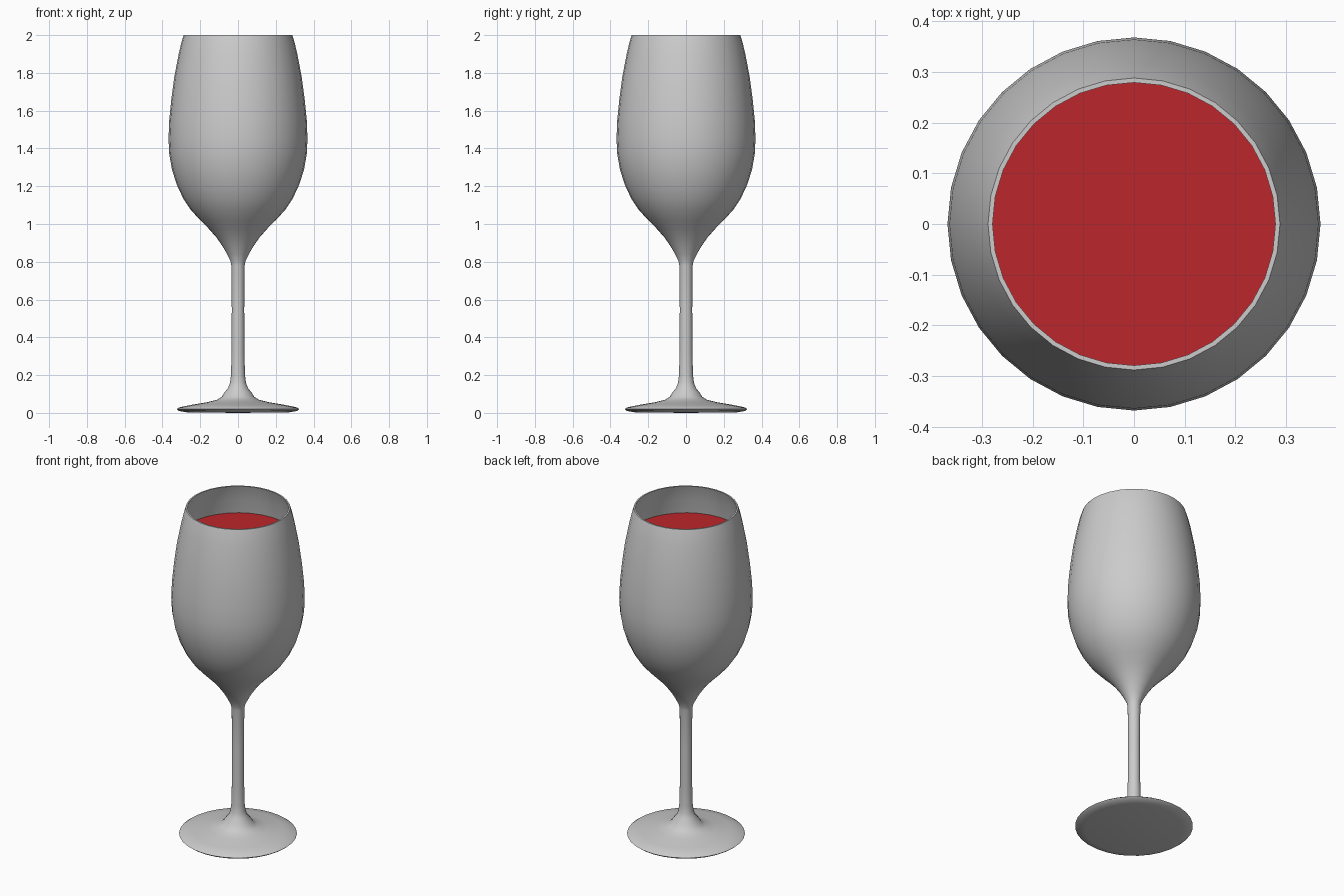
import bpy, bmesh, math

if "Cube" in bpy.data.objects:
    bpy.data.objects.remove(bpy.data.objects["Cube"])

SEGMENTS = 32


def lathe(name, profile, angle=40):
    """Revolve an (r, z) profile about z; both ends lie on the axis."""
    bm = bmesh.new()
    verts = [bm.verts.new((r, 0, z)) for r, z in profile]
    edges = [bm.edges.new(pair) for pair in zip(verts, verts[1:])]
    bmesh.ops.spin(bm, geom=verts + edges, cent=(0, 0, 0), axis=(0, 0, 1),
                   angle=2 * math.pi, steps=SEGMENTS)
    bmesh.ops.remove_doubles(bm, verts=bm.verts, dist=0.0005)
    bmesh.ops.recalc_face_normals(bm, faces=bm.faces)
    mesh = bpy.data.meshes.new(name)
    bm.to_mesh(mesh)
    bm.free()
    obj = bpy.data.objects.new(name, mesh)
    bpy.context.collection.objects.link(obj)
    bpy.ops.object.select_all(action='DESELECT')
    obj.select_set(True)
    bpy.context.view_layer.objects.active = obj
    bpy.ops.object.shade_smooth_by_angle(angle=math.radians(angle))
    return obj


# Foot and stem, from the underside centre up to the bowl
foot_stem = [(0, 0), (0.27, 0.003), (0.312, 0.01), (0.325, 0.02), (0.312, 0.029),
             (0.25, 0.042), (0.16, 0.057), (0.11, 0.07), (0.085, 0.086),
             (0.073, 0.107), (0.052, 0.133), (0.042, 0.16), (0.037, 0.2),
             (0.034, 0.32), (0.033, 0.55), (0.035, 0.78), (0.04, 0.805)]

# Bowl outer wall
bowl = [(0.057, 0.84), (0.08, 0.88), (0.115, 0.93), (0.155, 0.975),
        (0.2, 1.02), (0.25, 1.075), (0.29, 1.135), (0.325, 1.21),
        (0.35, 1.29), (0.364, 1.37), (0.368, 1.45), (0.364, 1.55),
        (0.353, 1.66), (0.337, 1.78), (0.314, 1.9), (0.3, 1.96), (0.288, 2.0)]

# Bowl inner wall: the outer wall inset by the glass thickness
inner = [(r - 0.009, z + 0.004) for r, z in bowl[1:-1]] + [(0.279, 2.0)]
glass = lathe("wine_glass", foot_stem + bowl + inner[::-1] + [(0, 0.86)], 60)

# Wine filling the bowl just inside the inner wall
LEVEL = 1.82
fill = [(r - 0.003, z) for r, z in inner if z < LEVEL - 0.01]
wine = lathe("wine", [(0, 0.865)] + fill + [(0.319, LEVEL), (0, LEVEL)])
red = bpy.data.materials.new("red_wine")
red.diffuse_color = (0.5, 0.02, 0.025, 1)
red.use_nodes = True
red.node_tree.nodes["Principled BSDF"].inputs["Base Color"].default_value = red.diffuse_color
wine.data.materials.append(red)
